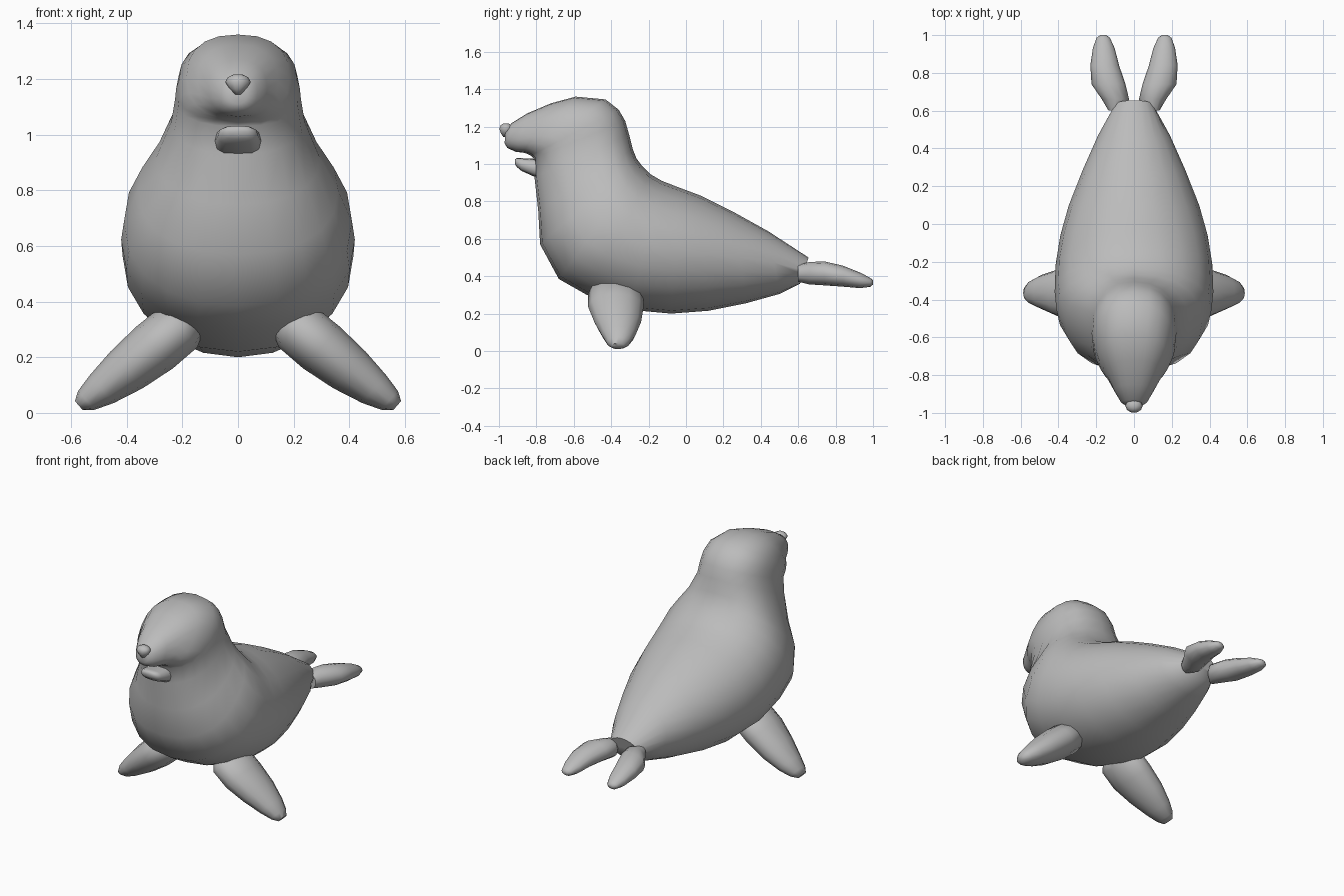
import bpy, bmesh, math
from mathutils import Vector

grey = bpy.data.materials.new("seal_grey")
grey.diffuse_color = (0.5, 0.5, 0.5, 1)


def spow(v, e):
    return math.copysign(abs(v) ** e, v)


def ring(center, a, b, n, e=1.0):
    """Rounded section spanned by the half axes a and b."""
    c, a, b = Vector(center), Vector(a), Vector(b)
    return [c + a * spow(math.cos(2 * math.pi * i / n), e)
            + b * spow(math.sin(2 * math.pi * i / n), e) for i in range(n)]


def loft(name, rings, angle=60):
    """Skin a list of equal rings and close both ends with a fan."""
    bm = bmesh.new()
    vs = [[bm.verts.new(p) for p in r] for r in rings]
    n = len(vs[0])
    for r0, r1 in zip(vs, vs[1:]):
        for i in range(n):
            j = (i + 1) % n
            bm.faces.new((r0[i], r0[j], r1[j], r1[i]))
    for r in (vs[0], vs[-1]):
        mid = bm.verts.new(sum((v.co for v in r), Vector()) / n)
        for i in range(n):
            bm.faces.new((r[i], r[(i + 1) % n], mid))
    bmesh.ops.recalc_face_normals(bm, faces=bm.faces)
    me = bpy.data.meshes.new(name)
    bm.to_mesh(me)
    bm.free()
    me.materials.append(grey)
    ob = bpy.data.objects.new(name, me)
    bpy.context.collection.objects.link(ob)
    bpy.ops.object.select_all(action='DESELECT')
    ob.select_set(True)
    bpy.context.view_layer.objects.active = ob
    bpy.ops.object.shade_smooth_by_angle(angle=math.radians(angle))
    return ob


# Body, neck and head: upper y, z, lower y, z, half width, squareness
spine = [
    (.655, .50, .61, .36, .10, 1), (.44, .64, .50, .305, .19, 1),
    (.26, .74, .32, .255, .27, 1), (.08, .83, .12, .215, .345, 1),
    (-.04, .875, -.08, .20, .39, .97), (-.13, .91, -.30, .22, .415, .95),
    (-.19, .945, -.53, .30, .42, .92), (-.235, .99, -.68, .385, .41, .9),
    (-.265, 1.03, -.78, .57, .36, .88), (-.285, 1.08, -.79, .75, .295, .88),
    (-.305, 1.16, -.81, .93, .24, .88), (-.325, 1.23, -.815, 1.03, .226, .86),
    (-.36, 1.29, -.83, 1.045, .222, .84), (-.43, 1.345, -.84, 1.05, .212, .84),
    (-.59, 1.36, -.85, 1.055, .185, .84), (-.72, 1.325, -.87, 1.06, .145, .86),
    (-.85, 1.27, -.91, 1.065, .105, .88), (-.93, 1.22, -.955, 1.085, .07, .9),
    (-.965, 1.18, -.97, 1.11, .035, 1),
]
loft("body", [ring((0, (ty + by) / 2, (tz + bz) / 2), (w, 0, 0),
                   (0, (ty - by) / 2, (tz - bz) / 2), 20, e)
              for ty, tz, by, bz, w, e in spine])

# Lower jaw: y, middle z, half width, half height
jaw = [(-.76, .97, .09, .055), (-.82, .982, .08, .046), (-.88, .997, .072, .034),
       (-.905, 1.008, .058, .024), (-.915, 1.012, .035, .012)]
loft("lower_jaw", [ring((0, y, z), (w, 0, 0), (0, 0, h), 12, .7) for y, z, w, h in jaw])

# Nose, narrower towards its lower edge
nose = [(1.145, .012, .016), (1.165, .03, .03), (1.19, .046, .038),
        (1.207, .036, .03), (1.217, .015, .014)]
loft("nose", [ring((0, -.962, z), (w, 0, 0), (0, d, 0), 10) for z, w, d in nose], 80)

# Flippers: front x, y, z, half width, half thickness
fore = [(.16, -.378, .34, .09, .055), (.21, -.375, .31, .148, .098),
        (.30, -.375, .235, .148, .10), (.40, -.365, .155, .125, .088),
        (.49, -.36, .085, .09, .066), (.545, -.362, .045, .062, .045),
        (.572, -.365, .026, .035, .022)]
# Hind y, x, z, half width, half height
hind = [(.60, .10, .415, .035, .045), (.66, .098, .416, .072, .06),
        (.74, .135, .415, .09, .064), (.84, .155, .40, .076, .056),
        (.93, .16, .378, .058, .042), (.985, .163, .367, .036, .024),
        (1.0, .163, .367, .016, .012)]
for side, s in (("right", 1), ("left", -1)):
    loft(side + "_front_flipper",
         [ring((s * x, y, z), (0, w, 0), (s * .66 * t, 0, .75 * t), 12)
          for x, y, z, w, t in fore])
    loft(side + "_hind_flipper",
         [ring((s * x, y, z), (w, 0, 0), (0, 0, h), 12) for y, x, z, w, h in hind])
